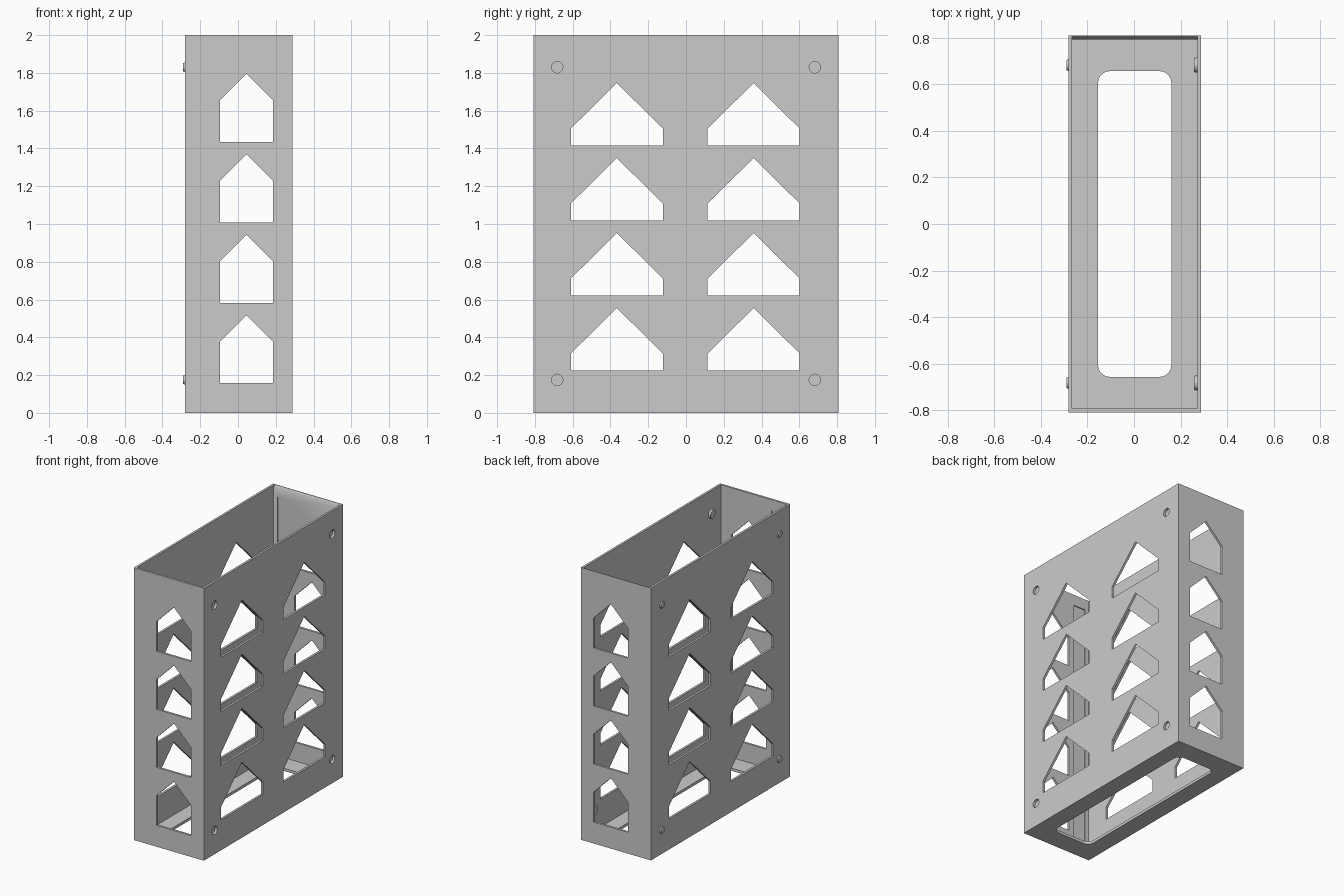
import bpy, bmesh, math
from mathutils import Matrix, Vector

if "Cube" in bpy.data.objects:
    bpy.data.objects.remove(bpy.data.objects["Cube"])

X0, X1, Y, H = -0.281, 0.288, 0.808, 2.0   # outer shell
T = 0.016                                  # wall thickness

grey = bpy.data.materials.new("plain grey")
grey.diffuse_color = (0.6, 0.6, 0.6, 1)
grey.use_nodes = True
grey.node_tree.nodes["Principled BSDF"].inputs["Base Color"].default_value = grey.diffuse_color


def prism(bm, pts, sweep):
    """Closed prism from a planar outline swept along a vector."""
    sweep = Vector(sweep)
    a = [bm.verts.new(p) for p in pts]
    b = [bm.verts.new(Vector(p) + sweep) for p in pts]
    bm.faces.new(a)
    bm.faces.new(b[::-1])
    for i in range(len(a)):
        j = (i + 1) % len(a)
        bm.faces.new((a[j], a[i], b[i], b[j]))


def box(bm, x0, x1, y0, y1, z0, z1):
    prism(bm, [(x0, y0, z0), (x1, y0, z0), (x1, y1, z0), (x0, y1, z0)],
          (0, 0, z1 - z0))


def stud(bm, xa, xb, y, z, ra, rb):
    """Tapered disc along x, radius ra at xa and rb at xb."""
    m = Matrix.Translation(((xa + xb) / 2, y, z)) @ Matrix.Rotation(math.pi / 2, 4, 'Y')
    bmesh.ops.create_cone(bm, cap_ends=True, segments=32, radius1=ra,
                          radius2=rb, depth=xb - xa, matrix=m)


def house(c, half, z, shoulder, apex):
    """Outline of a gabled window as (horizontal, height) pairs."""
    return [(c - half, z), (c + half, z), (c + half, z + shoulder),
            (c, z + apex), (c - half, z + shoulder)]


def make(name, bm):
    bmesh.ops.recalc_face_normals(bm, faces=bm.faces)
    me = bpy.data.meshes.new(name)
    bm.to_mesh(me)
    bm.free()
    ob = bpy.data.objects.new(name, me)
    bpy.context.collection.objects.link(ob)
    return ob


def combine(target, tool, op):
    """Apply a boolean and discard the tool object."""
    mod = target.modifiers.new(op, 'BOOLEAN')
    mod.operation, mod.solver, mod.object = op, 'EXACT', tool
    bpy.context.view_layer.objects.active = target
    bpy.ops.object.modifier_apply(modifier=mod.name)
    bpy.data.objects.remove(tool)


# Outer block
bm = bmesh.new()
box(bm, X0, X1, -Y, Y, 0, H)
case = make("case_body", bm)

# Hollow interior, open at the top
bm = bmesh.new()
box(bm, X0 + T, X1 - T, -Y + T, Y - T, 0.02, H + 0.1)
combine(case, make("cavity_cutter", bm), 'DIFFERENCE')

# Rounded opening in the floor
bm = bmesh.new()
r, pts = 0.05, []
for k, (sx, sy) in enumerate([(1, 1), (-1, 1), (-1, -1), (1, -1)]):
    for i in range(7):
        a = math.pi / 2 * (k + i / 6)
        pts.append((0.003 + sx * (0.157 - r) + r * math.cos(a),
                    sy * (0.656 - r) + r * math.sin(a), -0.1))
prism(bm, pts, (0, 0, 0.2))
combine(case, make("floor_cutter", bm), 'DIFFERENCE')

# Gabled windows through the narrow ends
bm = bmesh.new()
for i in range(4):
    out = house(0.045, 0.14, 0.157 + 0.426 * i, 0.22, 0.36)
    prism(bm, [(x, -1, z) for x, z in out], (0, 2, 0))
combine(case, make("end_window_cutter", bm), 'DIFFERENCE')

# Gabled windows through the broad sides, two columns
bm = bmesh.new()
for i in range(4):
    for c in (-0.366, 0.358):
        out = house(c, 0.243, 0.225 + 0.397 * i, 0.09, 0.33)
        prism(bm, [(-1, y, z) for y, z in out], (2, 0, 0))
combine(case, make("side_window_cutter", bm), 'DIFFERENCE')

# Shallow vertical recesses inside both ends, and the bevelled back rim
bm = bmesh.new()
for s in (-1, 1):
    y0, y1 = sorted((s * (Y - T - 0.02), s * (Y - T + 0.007)))
    box(bm, -0.235, -0.14, y0, y1, 0.06, 1.92)
prism(bm, [(X0 + T, Y - T - 0.001, 1.972), (X0 + T, Y - 0.003, H + 0.001),
           (X0 + T, Y - T - 0.001, H + 0.001)], (X1 - X0 - 2 * T, 0, 0))
combine(case, make("recess_cutter", bm), 'DIFFERENCE')

# Stacking studs: outward on the left wall, inward on the right wall
spots = [(y, z) for y in (-0.682, 0.682) for z in (0.175, 1.83)]
bm = bmesh.new()
for y, z in spots:
    stud(bm, X0 - 0.009, X0 + 0.006, y, z, 0.022, 0.027)
    stud(bm, X1 - T - 0.015, X1 - 0.006, y, z, 0.030, 0.035)
combine(case, make("studs", bm), 'UNION')

# Sockets that receive the studs
bm = bmesh.new()
for y, z in spots:
    stud(bm, X1 - 0.017, X1 + 0.01, y, z, 0.030, 0.030)
combine(case, make("socket_cutter", bm), 'DIFFERENCE')

# Finish
case.data.materials.clear()
case.data.materials.append(grey)
for p in case.data.polygons:
    p.material_index = 0
bpy.context.view_layer.objects.active = case
case.select_set(True)
bpy.ops.object.shade_smooth_by_angle(angle=math.radians(30))
